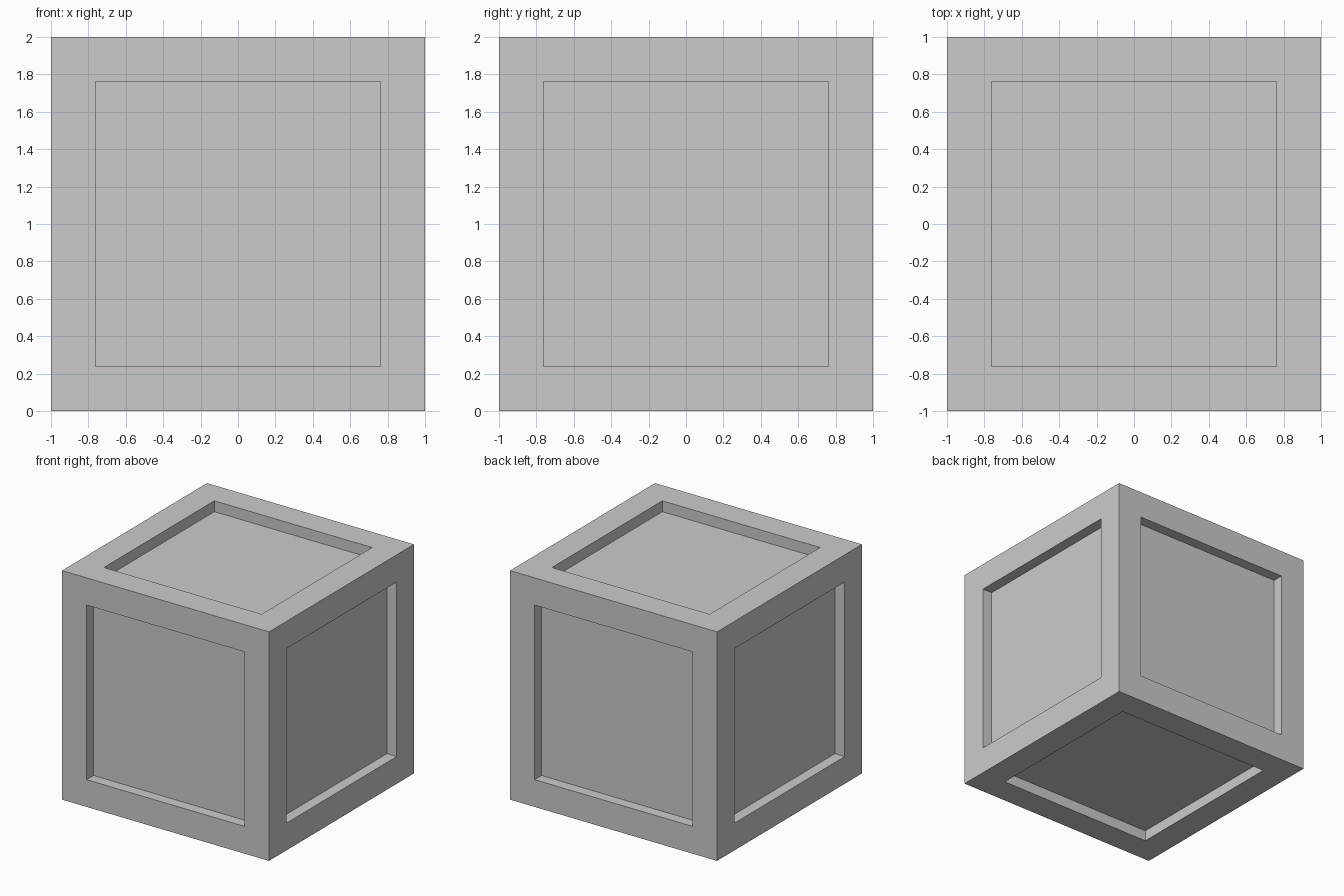
import bpy
import bmesh

if "Cube" in bpy.data.objects:
    bpy.data.objects.remove(bpy.data.objects["Cube"])

BORDER = 0.238   # frame width around each panel
DEPTH = 0.095    # how far each panel is sunk

# Crate body: a cube standing on the ground
bm = bmesh.new()
bmesh.ops.create_cube(bm, size=2.0)
bmesh.ops.translate(bm, verts=bm.verts, vec=(0, 0, 1))
bm.normal_update()

# Frame each side and sink a straight-walled panel into it
panels = list(bm.faces)
bmesh.ops.inset_individual(bm, faces=panels, thickness=BORDER, use_even_offset=True)
for panel in panels:
    inward = -panel.normal.copy() * DEPTH
    floor = bmesh.ops.extrude_discrete_faces(bm, faces=[panel])["faces"][0]
    bmesh.ops.translate(bm, verts=floor.verts, vec=inward)
bmesh.ops.recalc_face_normals(bm, faces=bm.faces)

mesh = bpy.data.meshes.new("crate")
bm.to_mesh(mesh)
bm.free()
crate = bpy.data.objects.new("crate", mesh)
bpy.context.collection.objects.link(crate)
